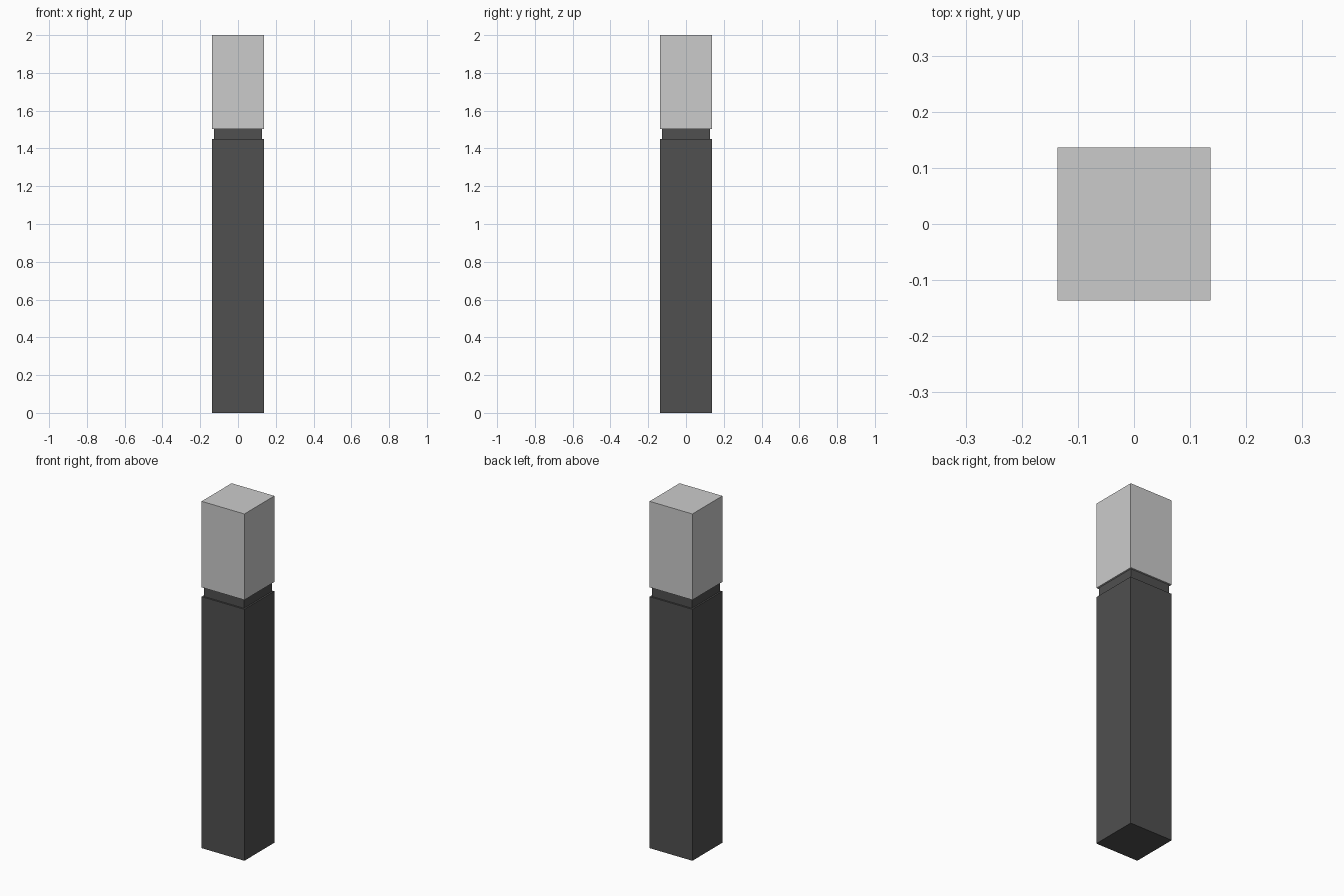
import bpy

if "Cube" in bpy.data.objects:
    bpy.data.objects.remove(bpy.data.objects["Cube"])

dark = bpy.data.materials.new("dark_metal")
dark.diffuse_color = (0.08, 0.08, 0.08, 1)
dark.use_nodes = True
dark.node_tree.nodes["Principled BSDF"].inputs["Base Color"].default_value = dark.diffuse_color


def block(name, half, z0, z1, mat=None):
    """Square block centred on the z axis, from z0 up to z1."""
    bpy.ops.mesh.primitive_cube_add(size=1, location=(0, 0, (z0 + z1) / 2))
    ob = bpy.context.object
    ob.name = name
    ob.scale = (2 * half, 2 * half, z1 - z0)
    bpy.ops.object.transform_apply(location=False, rotation=False, scale=True)
    if mat:
        ob.data.materials.append(mat)
    return ob


# Tall post, recessed neck and light head
block("post", 0.1365, 0, 1.45, dark)
block("neck", 0.127, 1.45, 1.504, dark)
block("lamp_head", 0.1365, 1.504, 2.0)
